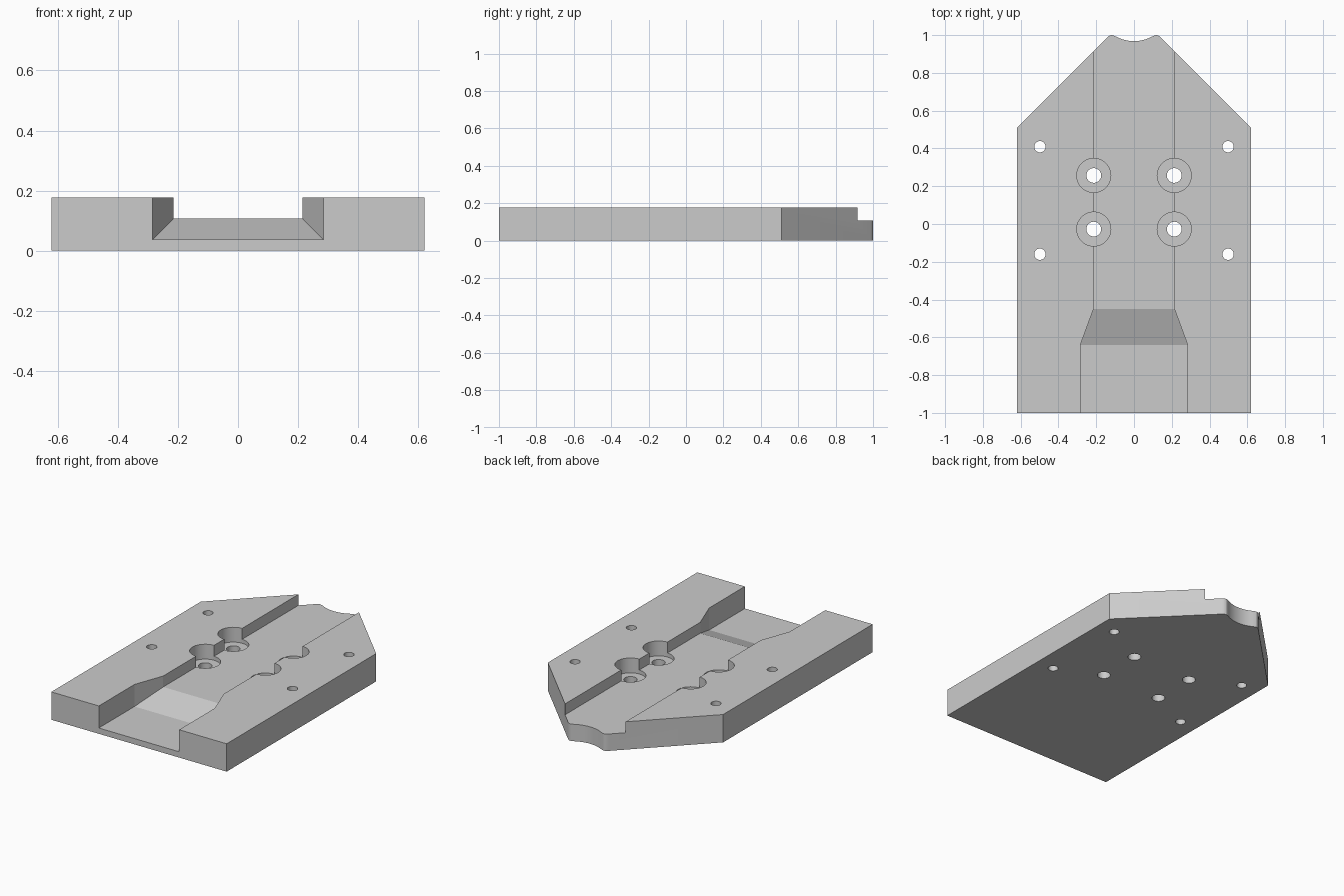
import bpy, bmesh, math

if "Cube" in bpy.data.objects:
    bpy.data.objects.remove(bpy.data.objects["Cube"])

H = 0.178  # plate thickness


def make_object(name, bm):
    bmesh.ops.recalc_face_normals(bm, faces=bm.faces[:])
    mesh = bpy.data.meshes.new(name)
    bm.to_mesh(mesh)
    bm.free()
    obj = bpy.data.objects.new(name, mesh)
    bpy.context.collection.objects.link(obj)
    return obj


def loft(name, rings):
    """Closed solid through equally sized rings of points."""
    bm = bmesh.new()
    rows = [[bm.verts.new(p) for p in ring] for ring in rings]
    n = len(rows[0])
    for a, b in zip(rows, rows[1:]):
        for i in range(n):
            j = (i + 1) % n
            bm.faces.new((a[i], a[j], b[j], b[i]))
    bm.faces.new(rows[0])
    bm.faces.new(rows[-1])
    return make_object(name, bm)


def circle(x, y, z, r, n=48):
    return [(x + r * math.cos(2 * math.pi * i / n),
             y + r * math.sin(2 * math.pi * i / n), z) for i in range(n)]


def cut(target, cutter):
    mod = target.modifiers.new("cut", 'BOOLEAN')
    mod.operation = 'DIFFERENCE'
    mod.solver = 'EXACT'
    mod.object = cutter
    bpy.context.view_layer.objects.active = target
    bpy.ops.object.modifier_apply(modifier=mod.name)
    bpy.data.objects.remove(cutter, do_unlink=True)


# Plate outline: right half with rounded horn and concave nose notch, mirrored
nose_r = 0.2
right = [(0.62, -1.0), (0.62, 0.51), (0.143, 0.987), (0.136, 0.993),
         (0.127, 0.998), (0.117, 1.0), (0.107, 0.997)]
for i in range(7):
    a = math.asin(0.095 / nose_r) * (1 - i / 7)
    right.append((nose_r * math.sin(a), 0.968 + nose_r * (1 - math.cos(a))))
outline = right + [(0, 0.968)] + [(-x, y) for x, y in reversed(right)]
plate = loft("mounting_plate", [[(x, y, z) for x, y in outline] for z in (0, H)])

# Central channel: narrow shallow run, ramp, then wide deep front
stations = [(-1.2, 0.284, 0.037), (-0.64, 0.284, 0.037),
            (-0.45, 0.214, 0.108), (1.2, 0.214, 0.108)]
cut(plate, loft("channel_cutter",
                [[(-w, y, z), (w, y, z), (w, y, 0.3), (-w, y, 0.3)]
                 for y, w, z in stations]))

for side in (-1, 1):
    # Counterbored holes on the channel edges
    for y in (0.257, -0.027):
        x = side * 0.213
        cut(plate, loft("counterbore_cutter",
                        [circle(x, y, -0.1, 0.039), circle(x, y, 0.083, 0.039),
                         circle(x, y, 0.083, 0.09), circle(x, y, 0.3, 0.09)]))
    # Small outer through holes
    for y in (0.409, -0.16):
        x = side * 0.498
        cut(plate, loft("hole_cutter",
                        [circle(x, y, -0.1, 0.03), circle(x, y, 0.3, 0.03)]))

# Smooth round walls, keep machined edges crisp
bpy.ops.object.select_all(action='DESELECT')
plate.select_set(True)
bpy.context.view_layer.objects.active = plate
bpy.ops.object.shade_smooth_by_angle(angle=math.radians(18))
